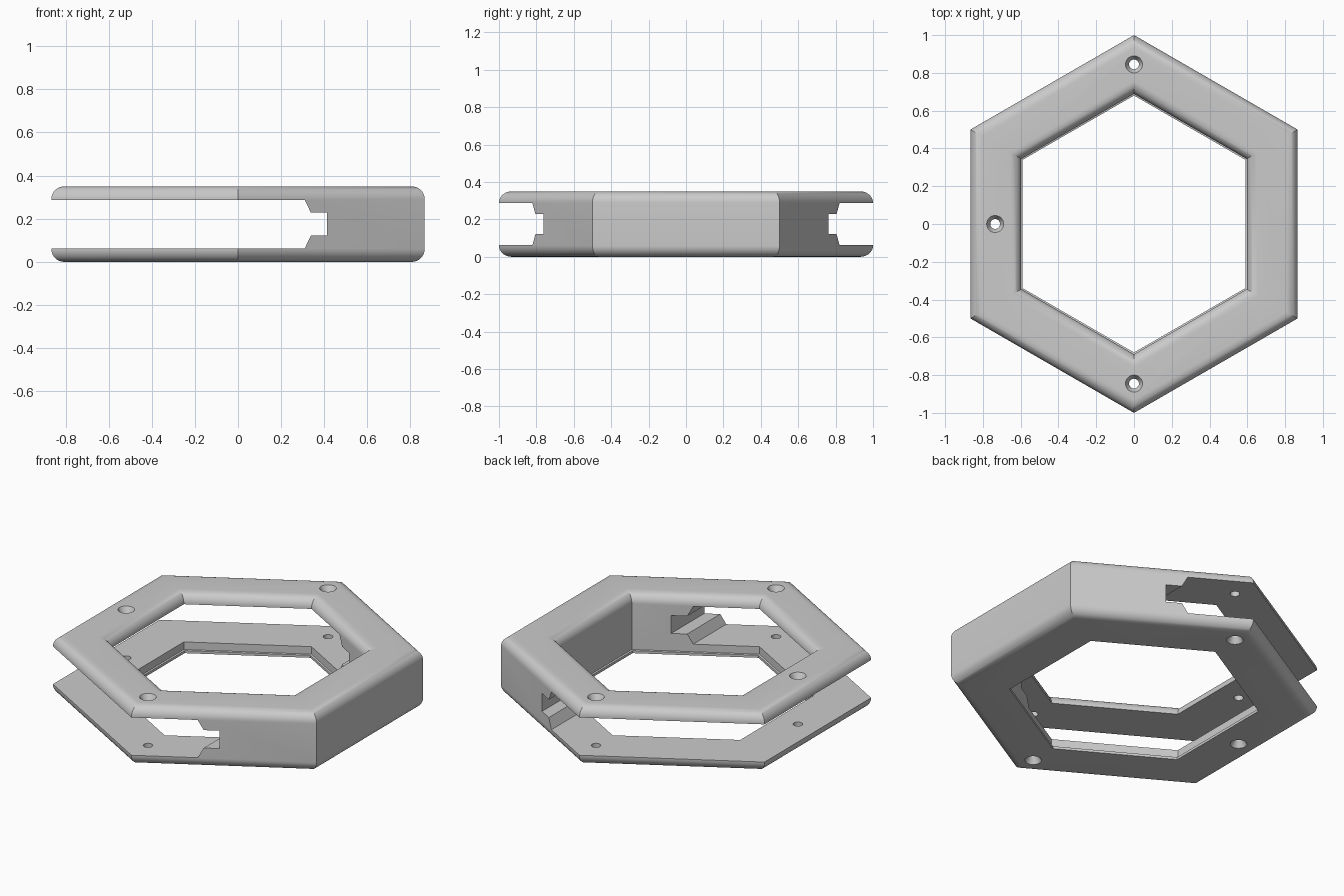
import bpy, bmesh, math
from mathutils import Vector

cube = bpy.data.objects.get("Cube")
if cube:
    bpy.data.objects.remove(cube, do_unlink=True)

HEIGHT, PLATE, FILLET = 0.35, 0.063, 0.06
OUTER, INNER = math.cos(math.pi / 6), 0.597

grey = bpy.data.materials.new("light grey")
grey.use_nodes = True
grey.diffuse_color = (0.6, 0.6, 0.6, 1)
grey.node_tree.nodes["Principled BSDF"].inputs["Base Color"].default_value = (0.6, 0.6, 0.6, 1)


def to_object(bm, name):
    bmesh.ops.remove_doubles(bm, verts=bm.verts, dist=1e-5)
    bmesh.ops.recalc_face_normals(bm, faces=bm.faces)
    mesh = bpy.data.meshes.new(name)
    bm.to_mesh(mesh)
    bm.free()
    mesh.materials.append(grey)
    obj = bpy.data.objects.new(name, mesh)
    bpy.context.collection.objects.link(obj)
    return obj


def lathe(name, profile, sides, closed, centre=(0, 0, 0)):
    """Sweep an (r, z) profile round z, with the first corner on +y."""
    bm = bmesh.new()
    rows = []
    for i in range(sides):
        a = math.pi / 2 + math.tau * i / sides
        rows.append([bm.verts.new(Vector(centre) + Vector((r * math.cos(a), r * math.sin(a), z)))
                     for r, z in profile])
    count = len(profile)
    for i in range(sides):
        one, two = rows[i], rows[(i + 1) % sides]
        for j in range(count if closed else count - 1):
            k = (j + 1) % count
            bm.faces.new((one[j], two[j], two[k], one[k]))
    return to_object(bm, name)


def arc(x, z, start, steps=10):
    """Quarter circle of the fillet radius."""
    return [(x + FILLET * math.cos(start + math.pi / 2 * i / steps),
             z + FILLET * math.sin(start + math.pi / 2 * i / steps)) for i in range(steps + 1)]


# Hexagonal ring: rounded outer edges, rounded inner top edge, thin inner lip at the base
section = [(INNER - 0.008, 0)]
section += arc(OUTER - FILLET, FILLET, -math.pi / 2)
section += arc(OUTER - FILLET, HEIGHT - FILLET, 0)
section += arc(INNER + FILLET, HEIGHT - FILLET, math.pi / 2)
section += [(INNER, 0.018), (INNER - 0.008, 0.015)]
ring = lathe("hexagonal_ring", [(a / OUTER, z) for a, z in section], 6, True)

# Slot that splits one side into two plates, ending in a stepped socket
half = [(-1.2, PLATE), (0.31, PLATE), (0.338, 0.122), (0.413, 0.122)]
outline = half + [(x, HEIGHT - z) for x, z in reversed(half)]
bm = bmesh.new()
face = bm.faces.new([bm.verts.new((x, -1.2, z)) for x, z in outline])
moved = bmesh.ops.extrude_face_region(bm, geom=[face])["geom"]
bmesh.ops.translate(bm, vec=(0, 2.4, 0), verts=[v for v in moved if isinstance(v, bmesh.types.BMVert)])
cutters = [to_object(bm, "slot_cutter")]

# Countersunk screw holes through both plates
for x, y in ((0, 0.845), (0, -0.845), (-0.735, 0)):
    for side in (1, -1):
        depths = [(0, -0.02), (0.056, -0.02), (0.026, 0.035), (0.026, 0.1), (0, 0.1)]
        surface = HEIGHT if side > 0 else 0
        cutters.append(lathe("hole_cutter", [(r, surface - side * d) for r, d in depths],
                             32, False, (x, y, 0)))

bpy.context.view_layer.objects.active = ring
for cutter in cutters:
    cutter.hide_render = True
    mod = ring.modifiers.new("cut", 'BOOLEAN')
    mod.operation = 'DIFFERENCE'
    mod.solver = 'EXACT'
    mod.object = cutter
    bpy.ops.object.modifier_apply(modifier=mod.name)
    bpy.data.objects.remove(cutter, do_unlink=True)

# Smooth fillets, sharp corners
for obj in bpy.context.selected_objects:
    obj.select_set(False)
ring.select_set(True)
bpy.ops.object.shade_smooth_by_angle(angle=math.radians(25))
